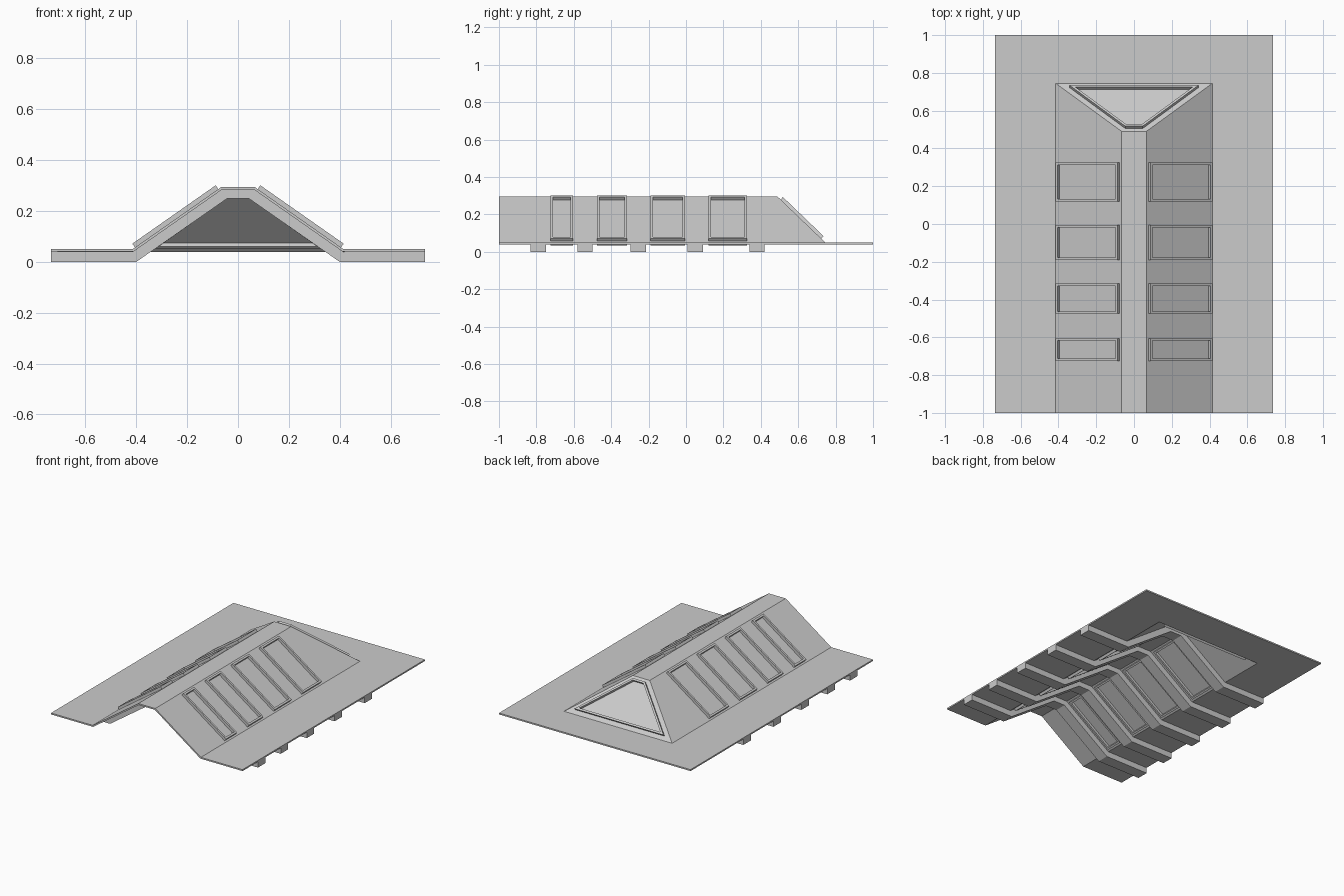
import bpy, bmesh
from mathutils import Vector

if "Cube" in bpy.data.objects:
    bpy.data.objects.remove(bpy.data.objects["Cube"])

T = 0.01          # sheet thickness
BAR = 0.013       # window frame bar width
TOP, LOW = 0.018, -0.027   # frame height above / below the roof surface


def new_object(name, bm):
    bmesh.ops.recalc_face_normals(bm, faces=bm.faces)
    me = bpy.data.meshes.new(name)
    bm.to_mesh(me)
    bm.free()
    ob = bpy.data.objects.new(name, me)
    bpy.context.collection.objects.link(ob)
    return ob


def inset(pts, d):
    """Move every edge of a convex counter-clockwise polygon inward."""
    out = []
    for i, p in enumerate(pts):
        p = Vector(p)
        a = (p - Vector(pts[i - 1])).normalized()
        b = (Vector(pts[(i + 1) % len(pts)]) - p).normalized()
        na, nb = Vector((-a.y, a.x)), Vector((-b.y, b.x))
        out.append(p + (na + nb) * d / (1 + na.dot(nb)))
    return out


def prism(bm, pts, place, lo, hi):
    a = [bm.verts.new(place(p[0], p[1], lo)) for p in pts]
    b = [bm.verts.new(place(p[0], p[1], hi)) for p in pts]
    bm.faces.new(a)
    bm.faces.new(b)
    for i in range(len(pts)):
        j = (i + 1) % len(pts)
        bm.faces.new((a[i], a[j], b[j], b[i]))


def ring(bm, outer, inner, place, lo, hi):
    loops = [[bm.verts.new(place(p[0], p[1], h)) for p in pts]
             for pts, h in ((outer, lo), (outer, hi), (inner, hi), (inner, lo))]
    for k in range(4):
        a, b = loops[k], loops[(k + 1) % 4]
        for i in range(len(a)):
            j = (i + 1) % len(a)
            bm.faces.new((a[i], a[j], b[j], b[i]))


cut_bm = bmesh.new()


def window(name, pts, place):
    inner = inset(pts, BAR)
    bm = bmesh.new()
    ring(bm, pts, inner, place, LOW, TOP)
    new_object(name + "_frame", bm)
    bm = bmesh.new()
    prism(bm, inset(pts, BAR * 0.8), place, -0.009, -0.001)
    new_object(name + "_pane", bm)
    prism(cut_bm, inset(pts, BAR * 0.5), place, -0.04, 0.04)


# Roof sheet: flat borders, two slopes, ridge and a hipped back end
W, B, R, Z0, Z1 = 0.735, 0.415, 0.065, 0.05, 0.295
YR, YB = 0.49, 0.745
bm = bmesh.new()
V = lambda x, y, z: bm.verts.new((x, y, z))
front = [V(x, -1, z) for x, z in ((-W, Z0), (-B, Z0), (-R, Z1), (R, Z1), (B, Z0), (W, Z0))]
back = [V(-W, YB, Z0), V(-B, YB, Z0), V(-R, YR, Z1), V(R, YR, Z1), V(B, YB, Z0), V(W, YB, Z0)]
for i in range(5):
    bm.faces.new((front[i], front[i + 1], back[i + 1], back[i]))
bm.faces.new(back[1:5])
bm.faces.new((back[0], back[1], back[4], back[5], V(W, 1, Z0), V(-W, 1, Z0)))
bmesh.ops.recalc_face_normals(bm, faces=bm.faces)
if sum(f.normal.z for f in bm.faces) < 0:
    bmesh.ops.reverse_faces(bm, faces=bm.faces)
# Lower skin and rim
top_faces = list(bm.faces)
me = bpy.data.meshes.new("roof_sheet")
bm.to_mesh(me)
bm.free()
roof = bpy.data.objects.new("roof_sheet", me)
bpy.context.collection.objects.link(roof)
sol = roof.modifiers.new("thickness", 'SOLIDIFY')
sol.thickness, sol.offset, sol.use_even_offset = T, -1, True

# Rafters under the sheet
half_top = [(0.062, 0.286), (0.412, 0.041), (W, 0.041)]
half_low = [(W, 0.0), (0.40, 0.0), (0.043, 0.249)]
right = half_top + half_low
profile = right + [(-x, z) for x, z in reversed(right)]
for i, y in enumerate((-0.79, -0.54, -0.255, 0.05, 0.38)):
    bm = bmesh.new()
    # quads along the profile, mirrored pairs of top / bottom points
    tops = [(-x, z) for x, z in reversed(half_top)] + half_top
    lows = [(-x, z) for x, z in half_low] + list(reversed(half_low))
    loops = [[bm.verts.new((p[0], y + s * 0.041, p[1])) for p in pts]
             for pts, s in ((tops, -1), (tops, 1), (lows, 1), (lows, -1))]
    for k in range(4):
        a, b = loops[k], loops[(k + 1) % 4]
        for j in range(5):
            bm.faces.new((a[j], a[j + 1], b[j + 1], b[j]))
    for e in (0, 5):
        bm.faces.new([l[e] for l in loops])
    new_object(f"rafter_{i + 1}", bm)

# Skylights on both slopes
up = Vector((R - B, 0, Z1 - Z0)).normalized()
nrm = Vector((up.z, 0, -up.x))
for side, s in (("right", 1), ("left", -1)):
    def place(u, v, h, s=s):
        p = Vector((B, u, Z0)) + up * v + nrm * h
        return (p.x * s, p.y, p.z)
    for i, (y0, y1) in enumerate(((-0.725, -0.605), (-0.475, -0.315), (-0.19, -0.005), (0.12, 0.325))):
        window(f"skylight_{side}_{i + 1}",
               [(y0, 0.012), (y1, 0.012), (y1, 0.412), (y0, 0.412)], place)

# Window on the hipped end
hup = Vector((0, YR - YB, Z1 - Z0)).normalized()
hn = Vector((0, hup.z, -hup.y))
window("hip_window", [(-0.342, 0.031), (0.342, 0.031), (0.046, 0.332), (-0.046, 0.332)],
       lambda u, v, h: Vector((u, YB, Z0)) + hup * v + hn * h)

# Openings in the sheet behind the windows
cutter = new_object("opening_cutter", cut_bm)
cutter.hide_render = True
cutter.hide_viewport = True
cut = roof.modifiers.new("openings", 'BOOLEAN')
cut.operation, cut.object, cut.solver = 'DIFFERENCE', cutter, 'EXACT'
